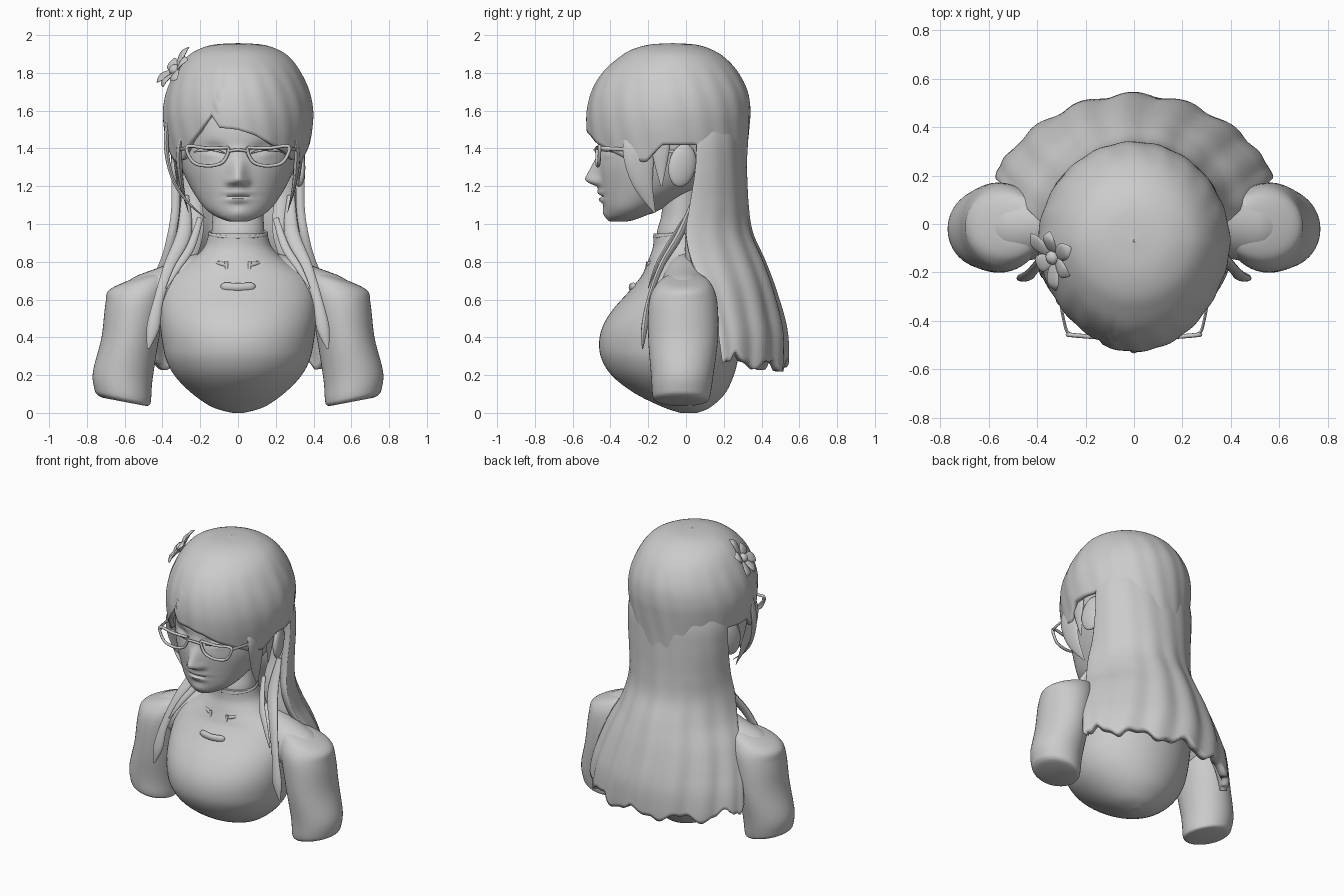
import bpy, bmesh
from math import sin, cos, pi, radians, exp
from mathutils import Vector


def smooth(table, n=6):
    """Catmull-Rom densify a list of number tuples."""
    out, m = [], len(table)
    for i in range(m - 1):
        a, b, c, d = (table[max(0, min(m - 1, j))] for j in (i - 1, i, i + 1, i + 2))
        for k in range(n):
            t = k / n
            out.append(tuple(q + .5 * t * (r - p + t * (2*p - 5*q + 4*r - s + t * (3*(q - r) + s - p)))
                             for p, q, r, s in zip(a, b, c, d)))
    return out + [tuple(table[-1])]


def sample(table, x):
    """Linear lookup by the first column (ascending)."""
    if x <= table[0][0]:
        return table[0][1:]
    for a, b in zip(table, table[1:]):
        if x <= b[0]:
            t = (x - a[0]) / max(1e-9, b[0] - a[0])
            return tuple(p + (q - p) * t for p, q in zip(a[1:], b[1:]))
    return table[-1][1:]


def skin(name, rows, closed=True, caps=True, thick=0, angle=50):
    """Mesh from rows of points."""
    bm = bmesh.new()
    vs = [[bm.verts.new(p) for p in r] for r in rows]
    n = len(rows[0])
    for a, b in zip(vs, vs[1:]):
        for i in range(n if closed else n - 1):
            j = (i + 1) % n
            bm.faces.new((a[i], a[j], b[j], b[i]))
    if closed and caps:
        bm.faces.new(vs[0])
        bm.faces.new(vs[-1])
    bmesh.ops.recalc_face_normals(bm, faces=bm.faces)
    me = bpy.data.meshes.new(name)
    bm.to_mesh(me)
    bm.free()
    me.shade_smooth()
    me.set_sharp_from_angle(angle=radians(angle))
    ob = bpy.data.objects.new(name, me)
    bpy.context.collection.objects.link(ob)
    if thick:
        mod = ob.modifiers.new("thickness", 'SOLIDIFY')
        mod.thickness, mod.offset = thick, 0
    return ob


def loft(name, table, seg=64, n=6, move=None, cx=0):
    """Stack of ellipses: z, half width, front y, back y (, centre x)."""
    rows = []
    for z, rx, yf, yb, *c in smooth(table, n):
        ox = c[0] if c else cx
        row = [Vector((ox + rx * sin(a), (yf + yb) / 2 - (yb - yf) / 2 * cos(a), z))
               for a in (2 * pi * i / seg for i in range(seg))]
        rows.append([move(p) for p in row] if move else row)
    return skin(name, rows)


def lock(name, pts, side, flat=.4, mirror=False, n=6, seg=12):
    """Tapered strand through points x, y, z, half width."""
    for s in ((1, -1) if mirror else (1,)):
        d = smooth(pts, n)
        ps = [Vector((p[0] * s, p[1], p[2])) for p in d]
        sv = Vector((side[0] * s, side[1], side[2]))
        rows = []
        for i, p in enumerate(ps):
            t = (ps[min(i + 1, len(ps) - 1)] - ps[max(i - 1, 0)]).normalized()
            u = (sv - t * sv.dot(t)).normalized()
            v = t.cross(u)
            w = max(d[i][3], .002)
            rows.append([p + u * w * cos(a) + v * w * flat * sin(a)
                         for a in (2 * pi * k / seg for k in range(seg))])
        skin(name, rows)


# Torso running up into the high collar
loft("torso", [(0, .03, -.03, .06), (.03, .135, -.12, .13), (.1, .24, -.265, .205), (.19, .33, -.385, .25),
               (.28, .38, -.445, .275), (.37, .4, -.46, .29), (.46, .412, -.44, .29), (.55, .418, -.385, .285),
               (.64, .415, -.305, .265), (.72, .38, -.24, .22), (.77, .31, -.215, .18), (.82, .235, -.195, .15),
               (.88, .178, -.175, .12), (.95, .155, -.172, .09)])
loft("neck", [(.85, .14, -.15, .1), (.95, .14, -.155, .08), (1.05, .135, -.13, .08), (1.2, .14, -.12, .1)])

# Sloping shoulders joining torso and arms
lock("shoulder", [(.1, .02, .74, .12), (.22, .01, .715, .13), (.36, 0, .655, .135), (.48, -.01, .6, .145),
                  (.56, -.01, .57, .13)], (0, 1, 0), .95, True, seg=32)

# Upper arms with a slanted cut
for s, nm in ((1, "left_arm"), (-1, "right_arm")):
    def slant(p, s=s):
        q = max(0, 1 - p.z / .45)
        top = max(0, (p.z - .5) / .24)
        return Vector((p.x, p.y, p.z + q * .22 * (s * p.x - .61) - top * .25 * (s * p.x - .47)))
    loft(nm, [(.735, .03, -.03, .03, .47 * s), (.725, .1, -.1, .09, .49 * s), (.69, .16, -.155, .135, .525 * s),
              (.6, .162, -.195, .165, .54 * s), (.4, .152, -.2, .17, .57 * s), (.2, .158, -.185, .145, .61 * s),
              (.1, .15, -.178, .13, .61 * s), (.07, .138, -.165, .12, .605 * s), (.06, .115, -.14, .1, .6 * s)],
         48, move=slant)


# Face, with nose, lips and eye sockets pushed out of the loft
NOSE = [(1.165, 0), (1.2, .022), (1.22, .068), (1.24, .08), (1.28, .055), (1.35, .018), (1.42, 0)]


def sculpt(p):
    if p.y > -.18:
        return p
    def g(x, z, sx, sz):
        return exp(-((abs(p.x) - x) / sx) ** 2 - ((p.z - z) / sz) ** 2)
    d = sample(NOSE, p.z)[0] * exp(-(p.x / .042) ** 2)
    d += .018 * g(.04, 1.222, .022, .02)
    d += .022 * g(0, 1.165, .06, .014) + .022 * g(0, 1.128, .05, .014) - .008 * g(0, 1.147, .08, .006)
    d += .012 * g(0, 1.055, .05, .03) - .03 * g(.13, 1.39, .06, .035) + .022 * g(.14, 1.375, .05, .025)
    return Vector((p.x, p.y - d, p.z))


loft("head", [(1.012, .04, -.4, -.32), (1.022, .075, -.412, -.27), (1.05, .135, -.425, -.19),
              (1.1, .19, -.437, -.09), (1.2, .255, -.452, .1), (1.3, .298, -.46, .2), (1.4, .318, -.456, .26),
              (1.5, .325, -.455, .28), (1.6, .31, -.43, .28), (1.75, .24, -.34, .2)], 144, 8, sculpt)
lock("eyelash", [(.07, -.452, 1.375, .003), (.13, -.452, 1.393, .008), (.2, -.42, 1.39, .008),
                 (.235, -.385, 1.38, .002)], (0, 0, 1), .8, True)

# Ears
for s in (1, -1):
    bpy.ops.mesh.primitive_uv_sphere_add(segments=24, ring_count=16, location=(.32 * s, -.02, 1.31),
                                         rotation=(-.2, 0, .3 * s))
    ear = bpy.context.object
    ear.name, ear.scale = "ear", (.03, .075, .115)
    bpy.ops.object.shade_smooth()

# Hair cap with a shaped hairline and a parted fringe
CAP = smooth([(1.2, .335, -.46, .3), (1.3, .345, -.475, .305), (1.4, .362, -.49, .312), (1.5, .378, -.502, .32),
              (1.6, .382, -.5, .325), (1.7, .362, -.475, .31), (1.8, .317, -.42, .26), (1.87, .265, -.345, .195),
              (1.91, .205, -.28, .13), (1.935, .125, -.19, .05), (1.942, .01, -.08, -.06)])
LINE = [(-180, 1.25), (-125, 1.25), (-112, 1.42), (-85, 1.42), (-72, 1.33), (-58, 1.34), (-45, 1.43), (-33, 1.5),
        (-22, 1.58), (-15, 1.51), (0, 1.5), (15, 1.47), (30, 1.42), (45, 1.38), (58, 1.34), (72, 1.33), (85, 1.42),
        (112, 1.42), (125, 1.25), (180, 1.25)]
SEG, ROWS = 144, 44
rows = []
for r in range(ROWS + 1):
    row = []
    for i in range(SEG):
        deg = -180 + 360 * i / SEG
        a = radians(deg)
        z = 1.942 + (sample(LINE, deg)[0] - 1.942) * (r / ROWS) ** 1.7
        rx, yf, yb = sample(CAP, z)
        fade = min(1, max(0, (1.86 - z) / .12))
        part = -14 - max(0, 1.72 - z) * 50
        k = 1 + fade * (.022 * (part < deg < 70) * min(1, (70 - deg) / 40) + .005 * sin(deg * .35 + 12 * z))
        narrow = 1 - .09 * max(0, cos(a))
        row.append((rx * sin(a) * k * narrow, (yf + yb) / 2 - (yb - yf) / 2 * cos(a) * k, z))
    rows.append(row)
rows.insert(0, [(0, -.07, 1.943)] * SEG)
skin("hair_cap", rows, caps=False, thick=.03)

# Long back hair: open curved sheet with grooves and uneven ends, tucked under the cap at the top
BACK = smooth([(.2, .55, .2, .51), (.3, .55, .19, .515), (.45, .525, .165, .505), (.65, .46, .1, .45),
               (.8, .39, .03, .395), (.95, .35, 0, .33), (1.1, .33, .02, .308), (1.3, .332, .05, .298),
               (1.45, .33, .055, .29), (1.6, .29, .06, .26)])
rows = []
for r in range(61):
    row = []
    for i in range(121):
        a = -pi / 2 + pi * i / 120
        end = .25 + .025 * sin(11 * a + 1) + .01 * sin(27 * a) + .04 * abs(sin(a)) ** 4
        z = 1.6 + (end - 1.6) * r / 60
        rx, yf, yb = sample(BACK, z)
        low = min(1, max(0, (1.1 - z) / .6))
        c = max(0, cos(a)) ** (1 + .5 * low)
        k = 1 + (.006 + .02 * low) * sin(16 * a + 3 * sin(2 * z)) * cos(a)
        row.append((rx * sin(a) * k, yf + (yb - yf) * c * k, z))
    rows.append(row)
skin("back_hair", rows, closed=False, thick=.045)

# Loose strands: behind the ears, over the shoulders, at the temples
lock("neck_hair", [(.27, .09, 1.4, .05), (.26, .09, 1.15, .07), (.26, .05, .95, .085), (.33, .06, .76, .08),
                   (.42, .14, .6, .04)], (1, .5, 0), .5, True)
lock("shoulder_lock", [(.28, .05, 1.15, .02), (.285, -.03, .95, .04), (.36, -.13, .78, .032),
                       (.42, -.195, .6, .026), (.45, -.22, .45, .034), (.475, -.23, .34, .006)],
     (1, 0, .3), .5, True)
lock("thin_lock", [(.2, -.01, 1.03, .015), (.25, -.1, .88, .022), (.32, -.16, .77, .018), (.38, -.2, .66, .004)],
     (1, 0, .3), .5, True)
lock("temple_lock", [(.27, -.22, 1.55, .06), (.31, -.25, 1.4, .085), (.3, -.23, 1.22, .055),
                     (.262, -.165, 1.06, .004)], (0, 1, 0), .22, True)
lock("ear_lock", [(.33, -.13, 1.52, .05), (.335, -.135, 1.38, .045), (.32, -.13, 1.2, .004)], (0, 1, 0), .25, True)
lock("side_strand", [(-.36, -.14, 1.65, .02), (-.38, -.19, 1.42, .025), (-.345, -.22, 1.24, .018),
                     (-.27, -.25, 1.12, .014), (-.17, -.27, 1.03, .003)], (0, 1, 0), .5)

# Glasses: rims, bridge and temples
RIM = [(.05, 1.405), (.16, 1.402), (.265, 1.412), (.262, 1.365), (.225, 1.32), (.15, 1.308), (.085, 1.325),
       (.055, 1.37), (.05, 1.405)]
lock("glasses_rim", [(x, -.472 + .2 * x * x, z, .009) for x, z in RIM], (0, 1, 0), 1, True, seg=8)
lock("glasses_bridge", [(-.052, -.472, 1.385, .008), (0, -.482, 1.393, .008), (.052, -.472, 1.385, .008)],
     (0, 1, 0), 1, seg=8)
lock("glasses_temple", [(.262, -.456, 1.402, .012), (.285, -.42, 1.4, .01), (.32, -.22, 1.39, .009),
                        (.335, -.02, 1.38, .008)], (0, 0, 1), .6, True, seg=8)

# Collar edge, throat tabs and chest bar
lock("collar_rim", [(.152 * sin(a), -.04 - .128 * cos(a), .95 - .02 * cos(a), .009)
                    for a in (2 * pi * i / 12 for i in range(13))], (0, 0, 1), .8, seg=8)
lock("throat_tab", [(.05, -.205, .775, .008), (.09, -.195, .79, .012), (.13, -.17, .795, .006)], (0, 0, 1), .8, True)
lock("throat_slit", [(.06, -.215, .75, .006), (.062, -.205, .8, .01)], (1, 0, 0), .6, True)
lock("chest_bar", [(-.088, -.268, .67, .01), (-.07, -.278, .668, .022), (0, -.288, .665, .022),
                   (.07, -.278, .668, .022), (.088, -.268, .67, .01)], (0, 0, 1), .7)

# Hair flower: petals around an outward axis
centre = Vector((-.315, -.13, 1.8))
axis = Vector((-.75, -.3, .6)).normalized()
u = axis.cross(Vector((0, 1, 0))).normalized()
v = axis.cross(u)
for i in range(6):
    a = 2 * pi * i / 6 + .3
    d, t = u * cos(a) + v * sin(a), v * cos(a) - u * sin(a)
    ln = .14 if i % 2 else .11
    pts = [(*(centre + d * ln * f + axis * h), w)
           for f, h, w in ((0, .01, .012), (.4, .03, .032), (.8, .04, .034), (1.05, .03, .006))]
    lock("flower_petal", pts, t, .25)
lock("flower_centre", [(*(centre + axis * h), w) for h, w in ((0, .03), (.04, .028), (.055, .008))], u, 1)
